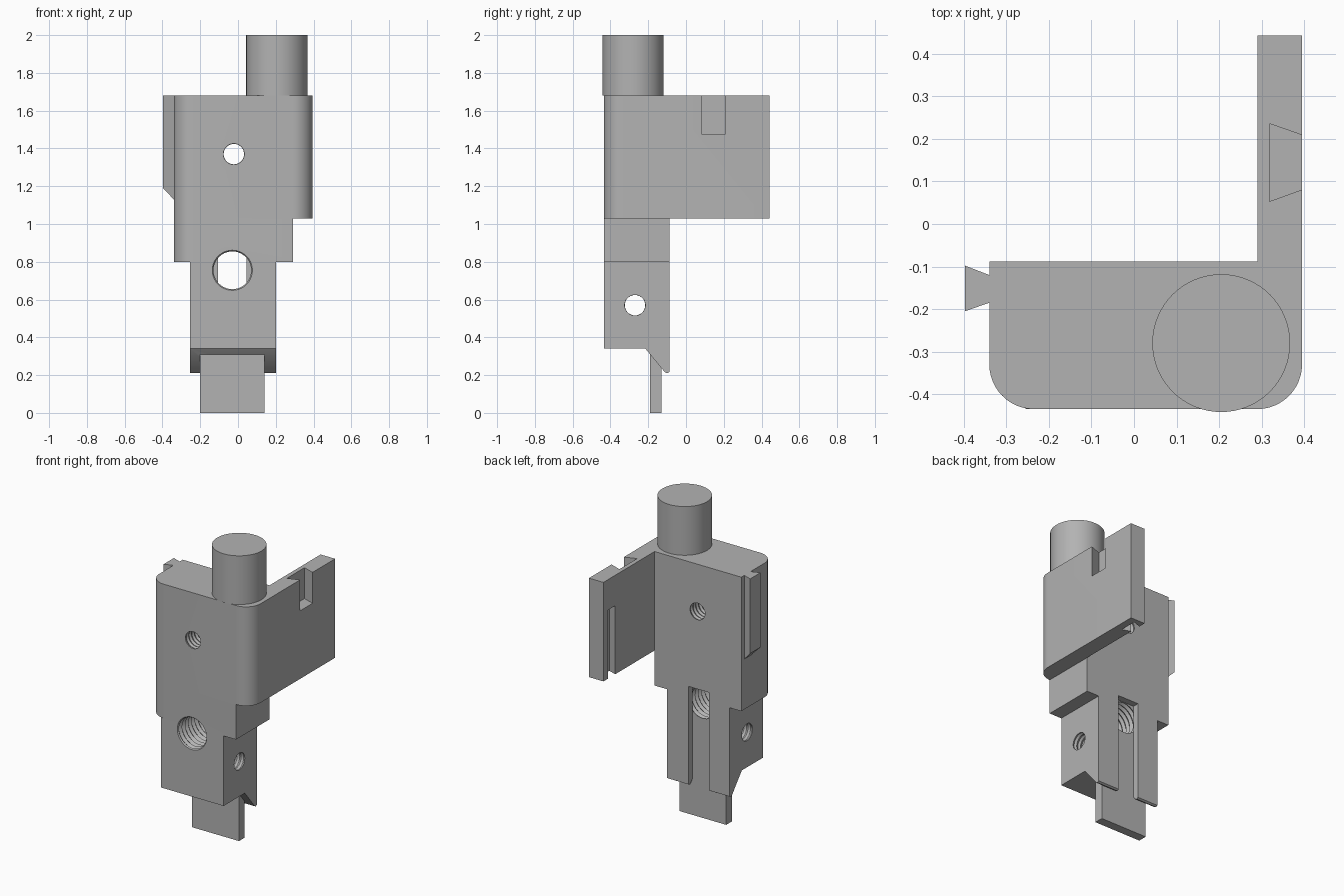
import bpy
import bmesh
from math import cos, sin, pi

cube = bpy.data.objects.get("Cube")
if cube:
    bpy.data.objects.remove(cube, do_unlink=True)

gray = bpy.data.materials.new("machined gray")
gray.use_nodes = True
COLOR = (0.45, 0.45, 0.45, 1)
gray.diffuse_color = COLOR
gray.node_tree.nodes["Principled BSDF"].inputs["Base Color"].default_value = COLOR


def place(axis, a, b, t):
    """Put a profile point (a, b) at depth t along the axis."""
    return {"x": (t, a, b), "y": (a, t, b), "z": (a, b, t)}[axis]


def loft(name, rings):
    """Skin closed rings of equal length and cap both ends."""
    bm = bmesh.new()
    loops = [[bm.verts.new(p) for p in ring] for ring in rings]
    n = len(loops[0])
    for low, high in zip(loops, loops[1:]):
        for i in range(n):
            j = (i + 1) % n
            bm.faces.new((low[i], low[j], high[j], high[i]))
    bm.faces.new(loops[0])
    bm.faces.new(loops[-1])
    bmesh.ops.recalc_face_normals(bm, faces=bm.faces)
    mesh = bpy.data.meshes.new(name)
    bm.to_mesh(mesh)
    bm.free()
    mesh.materials.append(gray)
    obj = bpy.data.objects.new(name, mesh)
    bpy.context.collection.objects.link(obj)
    return obj


def prism(name, outline, start, end, axis="z"):
    return loft(name, [[place(axis, a, b, t) for a, b in outline] for t in (start, end)])


def box(name, x0, x1, y0, y1, z0, z1):
    return prism(name, [(x0, y0), (x1, y0), (x1, y1), (x0, y1)], z0, z1)


def arc(cx, cy, r, start, end, n=12):
    angles = [start + (end - start) * i / n for i in range(n + 1)]
    return [(cx + r * cos(t), cy + r * sin(t)) for t in angles]


def thread(name, a, b, r, start, end, pitch, axis):
    """Cutter for a tapped hole: a bore with evenly spaced grooves."""
    steps = 2 * round((end - start) / pitch / 2) * 2
    rings = []
    for i in range(steps + 1):
        radius = r * (1.13 if i % 2 else 1)
        t = start + (end - start) * i / steps
        circle = arc(a, b, radius, 0, 2 * pi, 40)[:-1]
        rings.append([place(axis, u, v, t) for u, v in circle])
    return loft(name, rings)


def select(obj):
    bpy.ops.object.select_all(action="DESELECT")
    obj.select_set(True)
    bpy.context.view_layer.objects.active = obj


def cut(obj, *cutters):
    select(obj)
    for cutter in cutters:
        mod = obj.modifiers.new("cut", "BOOLEAN")
        mod.operation = "DIFFERENCE"
        mod.solver = "EXACT"
        mod.object = cutter
        bpy.ops.object.modifier_apply(modifier=mod.name)


LEFT, RIGHT, FRONT, BACK = -0.34, 0.395, -0.435, -0.088
INNER, END = 0.29, 0.443
R = 0.105
TOP, SHOULDER, WAIST = 1.68, 1.03, 0.8

# L-shaped head with its side wall
left_corner = arc(LEFT + R, FRONT + R, R, pi, 1.5 * pi)
right_corner = arc(RIGHT - R, FRONT + R, R, 1.5 * pi, 2 * pi)
head = prism("head_block", left_corner + right_corner + [
    (RIGHT, END), (INNER, END), (INNER, BACK), (LEFT, BACK)], SHOULDER, TOP)

# Middle and lower body
middle = prism("middle_block", left_corner + [
    (INNER, FRONT), (INNER, BACK), (LEFT, BACK)], WAIST, SHOULDER)
lower = prism("lower_block", [
    (FRONT, WAIST), (FRONT, 0.34), (-0.215, 0.34), (-0.112, 0.215),
    (-0.1, 0.21), (BACK, 0.217), (BACK, WAIST)], -0.255, 0.2, "x")

# Tongue below the body
tongue = box("tongue", -0.2, 0.14, -0.19, -0.131, 0, 0.4)

# Round post on the head
post = prism("post", arc(0.205, -0.28, 0.162, 0, 2 * pi, 64)[:-1], TOP, 2)

# Dovetail rail with a sloped lower end
rail = prism("dovetail_rail", [
    (LEFT, -0.185), (LEFT, -0.12), (-0.397, -0.098), (-0.397, -0.205)], 1.13, TOP)
for v in rail.data.vertices:
    if v.co.z < 1.2 and v.co.x < LEFT - 0.01:
        v.co.z += 0.06

# Cutters: tapped holes, back slot and wall grooves
upper_hole = thread("upper_hole_cutter", -0.022, 1.37, 0.054, -0.46, -0.06, 0.028, "y")
side_hole = thread("side_hole_cutter", -0.27, 0.57, 0.054, -0.28, 0.23, 0.028, "x")
main_hole = thread("main_hole_cutter", -0.03, 0.755, 0.1, -0.46, -0.1295, 0.034, "y")
slot = box("back_slot_cutter", -0.105, 0.045, -0.13, 0, 0.1, 0.86)
outer_groove = prism("outer_groove_cutter", [
    (0.318, 0.053), (0.415, 0.088), (0.415, 0.202), (0.318, 0.236)], 1.477, 1.8)
inner_groove = prism("inner_groove_cutter", [
    (0.27, 0.327), (0.27, 0.388), (0.347, 0.415), (0.347, 0.3)], 0.9, 1.48)

cut(head, upper_hole, outer_groove, inner_groove)
cut(middle, main_hole, slot)
cut(lower, main_hole, slot, side_hole)

for cutter in (upper_hole, side_hole, main_hole, slot, outer_groove, inner_groove):
    bpy.data.objects.remove(cutter, do_unlink=True)

for part in (head, middle, lower, tongue, post, rail):
    select(part)
    bpy.ops.object.shade_smooth_by_angle()
